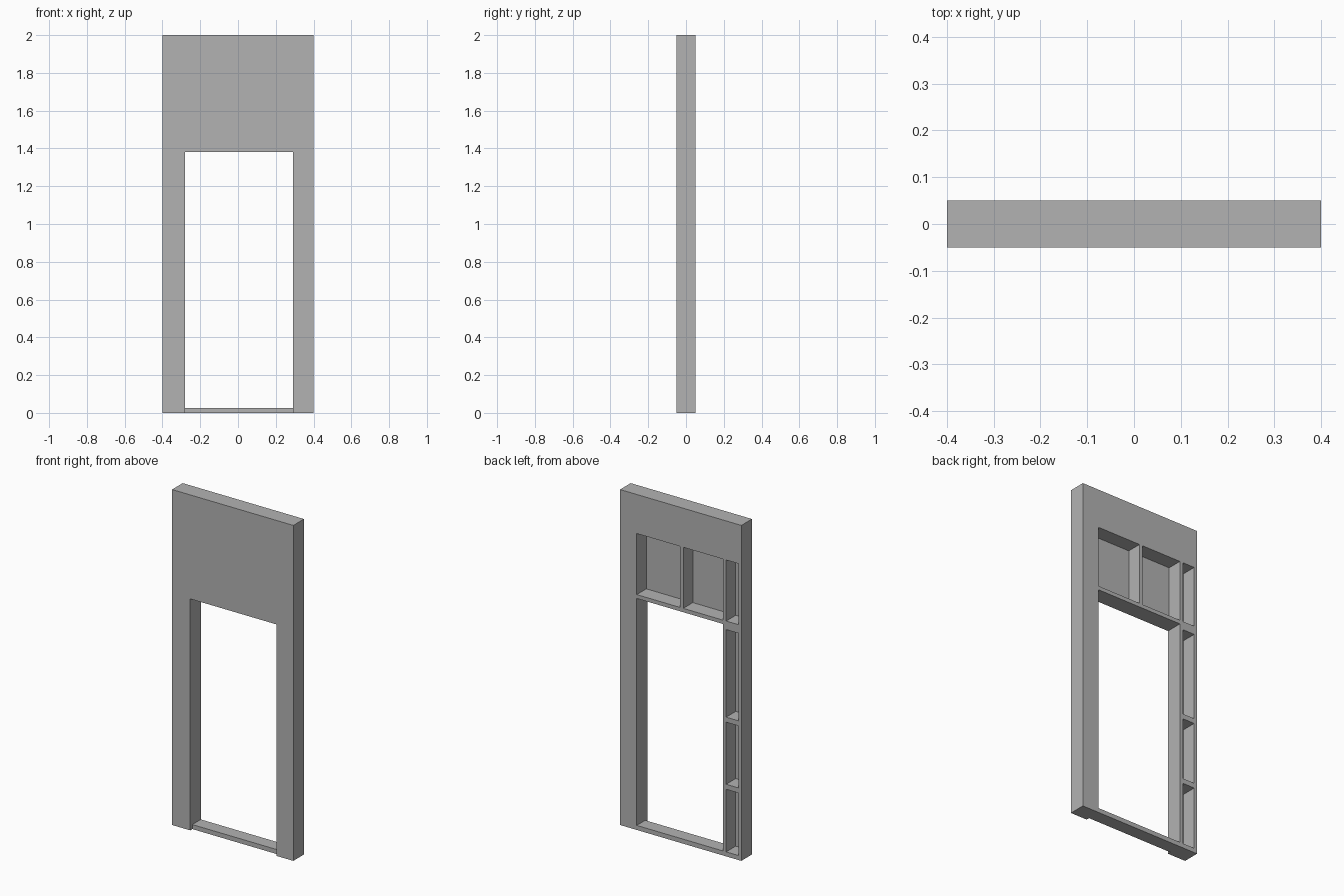
import bpy
import bmesh
from mathutils import Vector

default_cube = bpy.data.objects.get("Cube")
if default_cube:
    bpy.data.objects.remove(default_cube, do_unlink=True)

# Single plain grey finish
grey = bpy.data.materials.new("plain_grey")
grey.use_nodes = True
colour = (0.45, 0.45, 0.45, 1)
grey.diffuse_color = colour
grey.node_tree.nodes["Principled BSDF"].inputs["Base Color"].default_value = colour


def box(name, x, y, z):
    """Box spanning three (low, high) ranges."""
    bm = bmesh.new()
    bmesh.ops.create_cube(bm, size=1)
    low, high = (Vector(corner) for corner in zip(x, y, z))
    for v in bm.verts:
        v.co = Vector(low[i] + (v.co[i] + 0.5) * (high[i] - low[i]) for i in range(3))
    mesh = bpy.data.meshes.new(name)
    bm.to_mesh(mesh)
    bm.free()
    mesh.materials.append(grey)
    obj = bpy.data.objects.new(name, mesh)
    bpy.context.collection.objects.link(obj)
    return obj


def cut(target, name, x, y, z):
    """Subtract a box from the target and discard the cutter."""
    cutter = box(name, x, y, z)
    cutter.hide_render = True
    mod = target.modifiers.new(name, "BOOLEAN")
    mod.operation = "DIFFERENCE"
    mod.solver = "EXACT"
    mod.object = cutter
    bpy.context.view_layer.objects.active = target
    bpy.ops.object.modifier_apply(modifier=mod.name)
    bpy.data.objects.remove(cutter, do_unlink=True)


HALF_DEPTH = 0.05
THROUGH = (-0.2, 0.2)
DOOR_X = (-0.28, 0.29)
SILL_TOP = 0.027
POCKET_Y = (-HALF_DEPTH + 0.01, 0.2)
HEADER_Z = (1.403, 1.767)

# Wall panel
panel = box("door_wall_panel", (-0.4, 0.4), (-HALF_DEPTH, HALF_DEPTH), (0, 2))

# Doorway, leaving a low sill set back from the front
cut(panel, "doorway", DOOR_X, THROUGH, (SILL_TOP, 1.38))
cut(panel, "sill_setback", DOOR_X, (-0.2, -HALF_DEPTH + 0.02), (-0.1, 0.1))

# Two pockets above the door, open at the back
for pocket_x in ((-0.28, -0.017), (0.003, 0.29)):
    cut(panel, "header_pocket", pocket_x, POCKET_Y, HEADER_Z)

# Column of pockets in the side post, open at the back
for pocket_z in ((SILL_TOP, 0.40), (0.43, 0.80), (0.83, 1.352), HEADER_Z):
    cut(panel, "post_pocket", (-0.38, -0.30), POCKET_Y, pocket_z)
